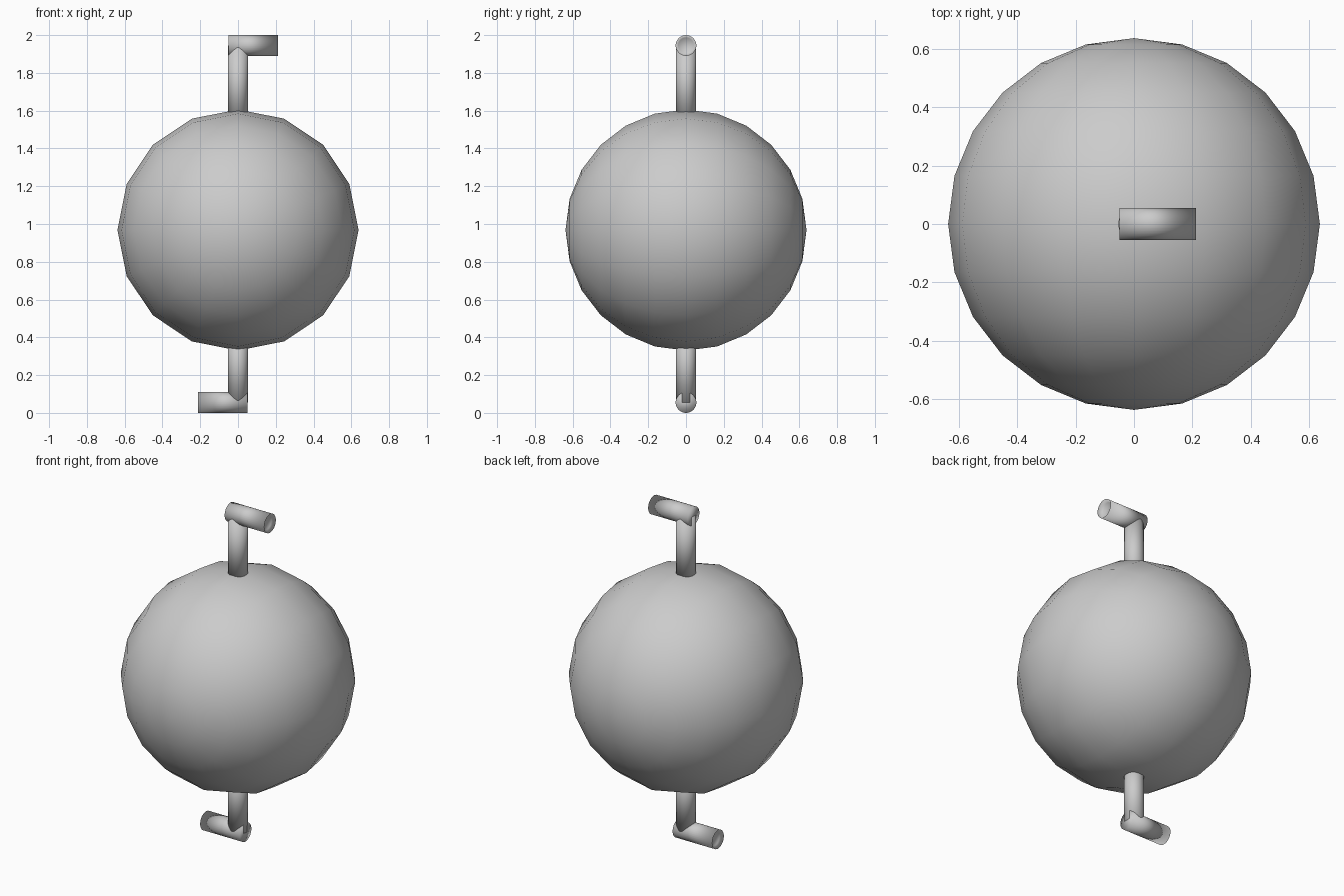
import bpy, bmesh
from math import pi
from mathutils import Matrix

if "Cube" in bpy.data.objects:
    bpy.data.objects.remove(bpy.data.objects["Cube"])


def finish(bm, name):
    bmesh.ops.recalc_face_normals(bm, faces=bm.faces)
    mesh = bpy.data.meshes.new(name)
    bm.to_mesh(mesh)
    bm.free()
    mesh.shade_smooth()
    obj = bpy.data.objects.new(name, mesh)
    bpy.context.collection.objects.link(obj)
    return obj


# Spherical body, poles facing front and back
bm = bmesh.new()
bmesh.ops.create_uvsphere(bm, u_segments=16, v_segments=12, radius=0.638,
                          matrix=Matrix.Translation((0, 0, 0.968)) @ Matrix.Rotation(pi / 2, 4, 'X'))
finish(bm, "body")


def cylinder(name, radius, length, matrix, recess=False):
    bm = bmesh.new()
    bmesh.ops.create_cone(bm, cap_ends=True, segments=32, radius1=radius,
                          radius2=radius, depth=length)
    if recess:
        # Shallow mouth at the outlet end
        end = max(bm.faces, key=lambda f: f.calc_center_median().z)
        bmesh.ops.inset_region(bm, faces=[end], thickness=0.014)
        bmesh.ops.translate(bm, verts=end.verts, vec=(0, 0, -0.02))
    bmesh.ops.transform(bm, matrix=matrix, verts=bm.verts)
    return finish(bm, name)


# Upper elbow pipe, and the same turned half way round y for the lower one
centre = Matrix.Translation((0, 0, 1))
half_turn = centre @ Matrix.Rotation(pi, 4, 'Y') @ centre.inverted()
for label, turn in (("upper", Matrix.Identity(4)), ("lower", half_turn)):
    cylinder(label + "_pipe", 0.054, 0.40, turn @ Matrix.Translation((0, 0, 1.745)))
    cylinder(label + "_outlet", 0.055, 0.262,
             turn @ Matrix.Translation((0.081, 0, 1.945)) @ Matrix.Rotation(pi / 2, 4, 'Y'), True)
